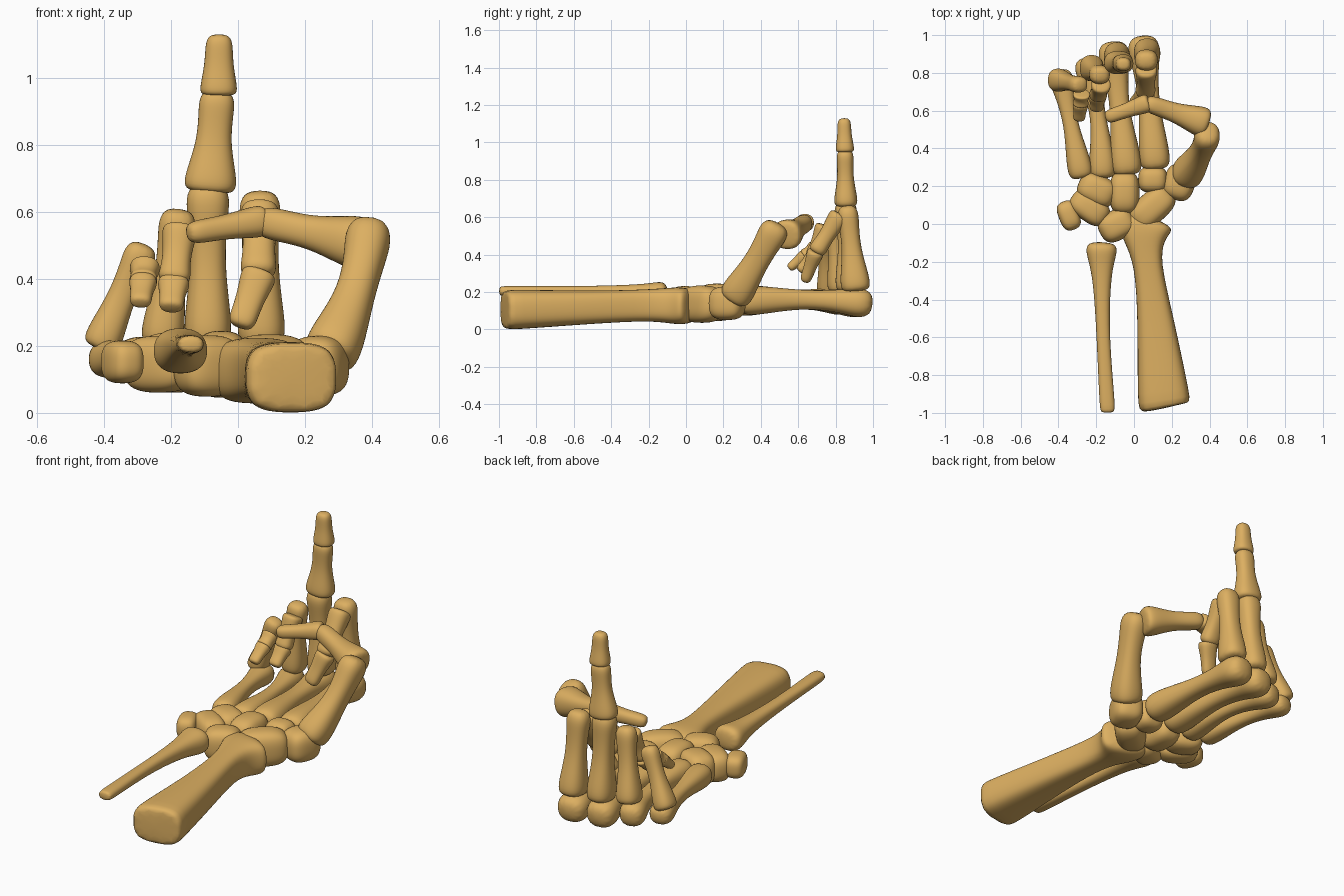
import bpy, bmesh, math
from mathutils import Vector, Matrix

ivory = bpy.data.materials.new("bone")
ivory.diffuse_color = (0.72, 0.43, 0.12, 1)
SIDES = 12


def finish(name, bm, levels):
    bmesh.ops.recalc_face_normals(bm, faces=bm.faces)
    me = bpy.data.meshes.new(name)
    bm.to_mesh(me)
    bm.free()
    for p in me.polygons:
        p.use_smooth = True
    me.materials.append(ivory)
    ob = bpy.data.objects.new(name, me)
    bpy.context.collection.objects.link(ob)
    sub = ob.modifiers.new("smooth", 'SUBSURF')
    sub.levels = sub.render_levels = levels
    return ob


def loft(name, stations, side=(1, 0, 0), power=2.4):
    """Skin superellipse rings; station = (centre, half width, half depth)."""
    bm = bmesh.new()
    pts = [Vector(s[0]) for s in stations]
    rings = []
    for i, (c, rx, ry) in enumerate(stations):
        t = (pts[min(i + 1, len(pts) - 1)] - pts[max(i - 1, 0)]).normalized()
        s = Vector(side)
        s = (s - t * s.dot(t)).normalized()
        d = t.cross(s)
        ring = []
        for k in range(SIDES):
            a = 2 * math.pi * (k + 0.5) / SIDES
            ca, sa = math.cos(a), math.sin(a)
            u = math.copysign(abs(ca) ** (2 / power), ca) * rx * 1.04
            v = math.copysign(abs(sa) ** (2 / power), sa) * ry * 1.04
            ring.append(bm.verts.new(pts[i] + s * u + d * v))
        rings.append(ring)
    for a, b in zip(rings, rings[1:]):
        for k in range(SIDES):
            n = (k + 1) % SIDES
            bm.faces.new((a[k], a[n], b[n], b[k]))
    bm.faces.new(rings[0][::-1])
    bm.faces.new(rings[-1])
    return finish(name, bm, 2)


def bone(name, p0, p1, base, mid, head, side=(1, 0, 0), bow=(0, 0, 0)):
    """Long bone with flared ends; base, mid, head = (half width, half depth)."""
    p0, p1, bow = Vector(p0), Vector(p1), Vector(bow)
    base, mid, head = Vector(base), Vector(mid), Vector(head)
    prof = [(0, base * 0.78), (0.07, base), (0.22, base * 0.75 + mid * 0.25), (0.5, mid),
            (0.76, mid * 0.6 + head * 0.4), (0.9, head), (1, head * 0.66)]
    loft(name, [(p0.lerp(p1, t) + bow * math.sin(math.pi * t), r.x, r.y)
                for t, r in prof], side)


def pebble(name, centre, half, turn=0, power=2.9):
    """Rounded wrist bone."""
    bm = bmesh.new()
    bmesh.ops.create_cube(bm, size=2)
    bmesh.ops.subdivide_edges(bm, edges=bm.edges, cuts=7, use_grid_fill=True)
    for v in bm.verts:
        v.co /= sum(abs(c) ** power for c in v.co) ** (1 / power)
    bm.transform(Matrix.Translation(centre) @ Matrix.Rotation(math.radians(turn), 4, 'Z')
                 @ Matrix.Diagonal((*half, 1)))
    finish(name, bm, 1)


# Forearm
loft("radius", [((0.165, -0.975, 0.105), 0.132, 0.1), ((0.16, -0.955, 0.105), 0.142, 0.108),
                ((0.115, -0.5, 0.118), 0.093, 0.086), ((0.07, -0.2, 0.13), 0.066, 0.082),
                ((0.055, -0.09, 0.128), 0.105, 0.094), ((0.055, -0.01, 0.125), 0.15, 0.1),
                ((0.08, 0.045, 0.125), 0.118, 0.08)], power=3.2)
loft("ulna", [((-0.14, -1.0, 0.205), 0.035, 0.024), ((-0.14, -0.975, 0.205), 0.042, 0.028),
              ((-0.165, -0.6, 0.2), 0.032, 0.03), ((-0.17, -0.3, 0.192), 0.045, 0.045),
              ((-0.172, -0.19, 0.185), 0.07, 0.062), ((-0.172, -0.13, 0.185), 0.086, 0.072),
              ((-0.17, -0.095, 0.187), 0.062, 0.05)])

# Wrist
pebble("pisiform", (-0.345, 0.045, 0.152), (0.054, 0.08, 0.064), 22)
pebble("triquetrum", (-0.235, 0.085, 0.145), (0.112, 0.073, 0.085), -35)
pebble("lunate", (-0.09, -0.005, 0.14), (0.1, 0.08, 0.092), 28)
pebble("scaphoid", (0.095, 0.085, 0.135), (0.135, 0.083, 0.1), 42)
pebble("hamate", (-0.195, 0.18, 0.15), (0.105, 0.08, 0.09), -25)
pebble("capitate", (-0.05, 0.165, 0.145), (0.08, 0.115, 0.1))
pebble("trapezoid", (0.1, 0.235, 0.145), (0.078, 0.07, 0.085))
pebble("trapezium", (0.24, 0.22, 0.14), (0.085, 0.095, 0.09), -20)

# Palm
bone("index_metacarpal", (0.115, 0.285, 0.15), (0.045, 1.0, 0.135),
     (0.084, 0.08), (0.05, 0.045), (0.092, 0.085), bow=(0, 0, 0.018))
bone("middle_metacarpal", (-0.035, 0.255, 0.15), (-0.115, 0.97, 0.135),
     (0.086, 0.085), (0.046, 0.045), (0.09, 0.085), bow=(0, 0, 0.018))
bone("ring_metacarpal", (-0.165, 0.24, 0.15), (-0.26, 0.885, 0.14),
     (0.074, 0.075), (0.036, 0.04), (0.076, 0.075), bow=(0.025, 0, 0.015))
bone("little_metacarpal", (-0.275, 0.24, 0.16), (-0.395, 0.82, 0.155),
     (0.068, 0.065), (0.035, 0.038), (0.07, 0.062), bow=(0, 0, 0.015))

# Raised middle finger
bone("middle_proximal", (-0.09, 0.885, 0.2), (-0.09, 0.85, 0.69),
     (0.072, 0.085), (0.05, 0.05), (0.068, 0.064))
bone("middle_middle", (-0.085, 0.855, 0.655), (-0.06, 0.85, 0.965),
     (0.08, 0.064), (0.05, 0.042), (0.054, 0.046))
bone("middle_distal", (-0.058, 0.85, 0.945), (-0.056, 0.845, 1.13),
     (0.056, 0.05), (0.043, 0.038), (0.038, 0.034))

# Folded fingers: joints from knuckle to tip, with overall thickness
folded = {
    "index": ([(0.07, 0.91, 0.2), (0.065, 0.86, 0.665), (0.06, 0.69, 0.405), (0.005, 0.635, 0.255)], 0.065),
    "ring": ([(-0.23, 0.83, 0.2), (-0.175, 0.785, 0.61), (-0.192, 0.675, 0.385), (-0.2, 0.605, 0.31)], 0.058),
    "little": ([(-0.415, 0.765, 0.19), (-0.278, 0.735, 0.505), (-0.283, 0.63, 0.39), (-0.292, 0.55, 0.325)], 0.051),
}
for finger, (j, r) in folded.items():
    k, a, b, c = map(Vector, j)
    bone(finger + "_proximal", k, a, (r * 1.12, r * 1.25), (r * 0.78, r * 0.75), (r, r * 0.9))
    start = a + Vector((0, -0.05, -0.075))
    bone(finger + "_middle", start + (start - b) * 0.15, b,
         (r * 0.9, r * 0.88), (r * 0.72, r * 0.65), (r * 0.85, r * 0.75))
    bone(finger + "_distal", b + (b - c) * 0.12, c,
         (r * 0.82, r * 0.7), (r * 0.65, r * 0.52), (r * 0.62, r * 0.46))

# Thumb arching across the palm
bone("thumb_metacarpal", (0.265, 0.25, 0.16), (0.395, 0.495, 0.57),
     (0.085, 0.09), (0.055, 0.064), (0.072, 0.082), bow=(0.022, 0, -0.01))
bone("thumb_proximal", (0.39, 0.53, 0.5), (0.055, 0.645, 0.575),
     (0.082, 0.082), (0.048, 0.05), (0.048, 0.046), side=(0, 0, 1))
bone("thumb_distal", (0.085, 0.645, 0.575), (-0.152, 0.562, 0.535),
     (0.048, 0.05), (0.036, 0.038), (0.034, 0.036), side=(0, 0, 1))
